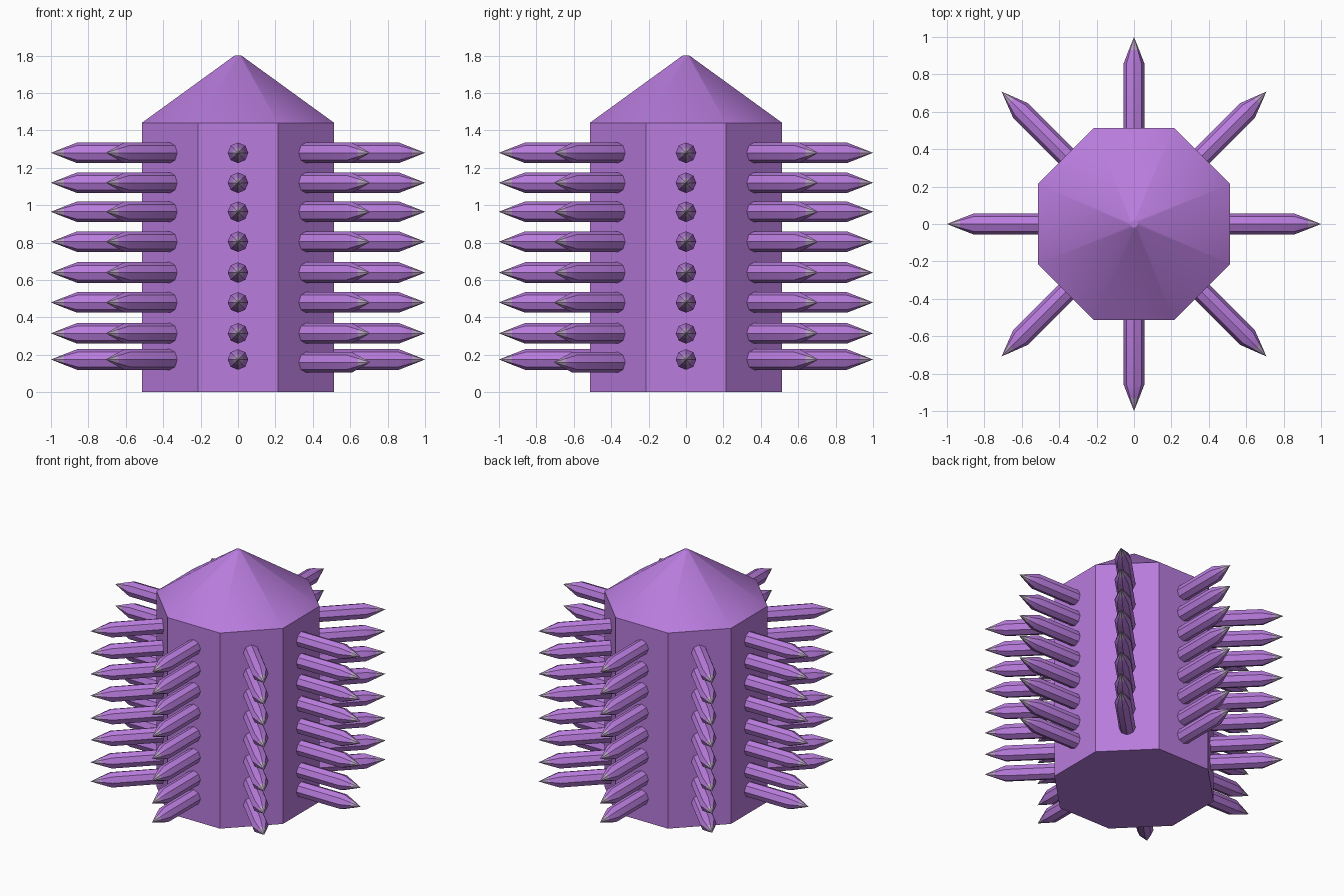
import bpy, bmesh
from math import sin, cos, pi, radians
from mathutils import Matrix

if "Cube" in bpy.data.objects:
    bpy.data.objects.remove(bpy.data.objects["Cube"])

def material(name, color):
    m = bpy.data.materials.new(name)
    m.diffuse_color = color
    m.use_nodes = True
    m.node_tree.nodes["Principled BSDF"].inputs["Base Color"].default_value = m.diffuse_color
    return m

purple = material("purple", (0.48, 0.20, 0.72, 1))
pale = material("pale_tip", (0.50, 0.36, 0.58, 1))

def lathe(name, rings, phase, mats, tip_from=None):
    """Eight-sided solid from (radius, height) rings along z; radius 0 makes a point."""
    bm = bmesh.new()
    loops = []
    for r, z in rings:
        n = 8 if r else 1
        loops.append([bm.verts.new((r * cos(phase + i * pi / 4), r * sin(phase + i * pi / 4), z))
                      for i in range(n)])
    bm.faces.new(loops[0][::-1])
    for k, (a, b) in enumerate(zip(loops, loops[1:])):
        for i in range(8):
            j = (i + 1) % 8
            f = bm.faces.new((a[i], a[j], b[0]) if len(b) == 1 else (a[i], a[j], b[j], b[i]))
            if tip_from is not None and k >= tip_from:
                f.material_index = 1
    if len(loops[-1]) > 1:
        bm.faces.new(loops[-1])
    for f in bm.faces:
        f.smooth = True
    me = bpy.data.meshes.new(name)
    bm.to_mesh(me)
    bm.free()
    for m in mats:
        me.materials.append(m)
    me.set_sharp_from_angle(angle=radians(30))
    return me

def add(name, mesh, matrix=Matrix()):
    ob = bpy.data.objects.new(name, mesh)
    ob.matrix_world = matrix
    bpy.context.collection.objects.link(ob)

# octagonal body with pointed roof
add("body", lathe("body", [(0.557, 0), (0.557, 1.44), (0.02, 1.80)], pi / 8, [purple]))

# spikes: eight columns of eight
spike = lathe("spike", [(0.055, 0.40), (0.055, 0.86), (0.028, 0.93), (0, 1.0)], 0, [purple, pale], 2)
heights = [0.175, 0.315, 0.48, 0.64, 0.805, 0.965, 1.12, 1.28]
for col in range(8):
    for row, z in enumerate(heights):
        if col == 7 and row == 0:
            z = 0.16  # front-right bottom spike sits slightly lower
        place = (Matrix.Translation((0, 0, z)) @ Matrix.Rotation(col * pi / 4, 4, 'Z')
                 @ Matrix.Rotation(pi / 2, 4, 'Y'))
        add(f"spike_{col + 1}_{row + 1}", spike, place)
